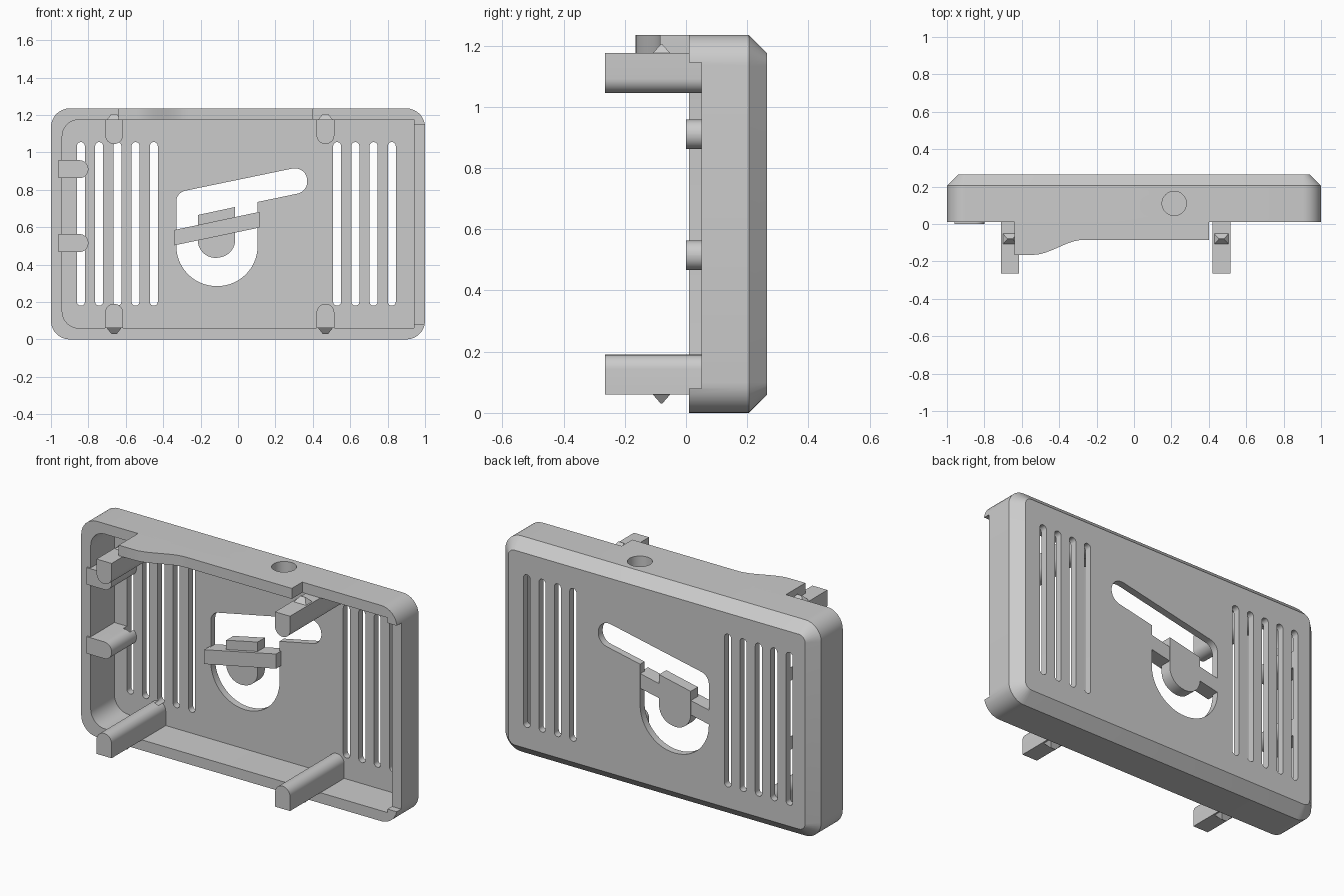
import bpy, bmesh, math
from mathutils import Vector

default = bpy.data.objects.get("Cube")
if default:
    bpy.data.objects.remove(default)

grey = bpy.data.materials.new("plain_grey")
grey.use_nodes = True
COLOUR = (0.6, 0.6, 0.6, 1)
grey.diffuse_color = COLOUR
grey.node_tree.nodes["Principled BSDF"].inputs["Base Color"].default_value = COLOUR

FRONT, FLOOR, BACK = 0.01, 0.225, 0.265
WALL, HEIGHT = 0.06, 1.235


def fillet(points, radii, steps=8):
    """Round each corner of a 2D outline by its own radius."""
    out = []
    pts = [Vector(p) for p in points]
    for i, (p, r) in enumerate(zip(pts, radii)):
        if r == 0:
            out.append(p)
            continue
        a = (pts[i - 1] - p).normalized()
        b = (pts[(i + 1) % len(pts)] - p).normalized()
        half = a.angle(b) / 2
        centre = p + (a + b).normalized() * r / math.sin(half)
        u = p + a * r / math.tan(half) - centre
        v = p + b * r / math.tan(half) - centre
        start = math.atan2(u.y, u.x)
        turn = math.atan2(u.x * v.y - u.y * v.x, u.dot(v))
        for k in range(steps + 1):
            t = start + turn * k / steps
            q = centre + Vector((math.cos(t), math.sin(t))) * r
            if not out or (q - out[-1]).length > 0.0005:
                out.append(q)
    if (out[0] - out[-1]).length < 0.0005:
        out.pop()
    return out


def box(x0, x1, z0, z1):
    return [(x0, z0), (x1, z0), (x1, z1), (x0, z1)]


def loft(name, rings):
    """Skin matching rings of 3D points and cap both ends."""
    bm = bmesh.new()
    loops = [[bm.verts.new(p) for p in ring] for ring in rings]
    n = len(loops[0])
    for lo, hi in zip(loops, loops[1:]):
        for i in range(n):
            j = (i + 1) % n
            bm.faces.new((lo[i], lo[j], hi[j], hi[i]))
    bm.faces.new(loops[0])
    bm.faces.new(loops[-1])
    bmesh.ops.recalc_face_normals(bm, faces=bm.faces)
    mesh = bpy.data.meshes.new(name)
    bm.to_mesh(mesh)
    bm.free()
    mesh.materials.append(grey)
    ob = bpy.data.objects.new(name, mesh)
    bpy.context.collection.objects.link(ob)
    return ob


def along_y(name, outline, lo, hi):
    return loft(name, [[(x, y, z) for x, z in outline] for y in (lo, hi)])


def along_z(name, outline, lo, hi):
    return loft(name, [[(x, y, z) for x, y in outline] for z in (lo, hi)])


def select(ob):
    bpy.ops.object.select_all(action='DESELECT')
    ob.select_set(True)
    bpy.context.view_layer.objects.active = ob


def cut(ob, cutters):
    select(ob)
    for cutter in cutters:
        mod = ob.modifiers.new("cut", 'BOOLEAN')
        mod.operation, mod.solver, mod.object = 'DIFFERENCE', 'EXACT', cutter
        bpy.ops.object.modifier_apply(modifier=mod.name)


# Outer shell with rounded corners and a chamfered back edge
outer = fillet(box(-1, 1, 0, HEIGHT), [0.1] * 4)
inner = fillet(box(-0.94, 0.94, WALL, HEIGHT - WALL), [0.04] * 4)
shell = loft("shell", [
    [(x, FRONT, z) for x, z in outer],
    [(x, 0.205, z) for x, z in outer],
    [(x, BACK, z) for x, z in inner]])

# Top visor with a swept front edge
visor_edge = [(0.4, 0.03), (-0.64, 0.03), (-0.64, -0.165)]
for k in range(13):
    t = k / 12
    visor_edge.append((-0.54 + 0.27 * t, -0.165 + 0.08 * t * t * (3 - 2 * t)))
visor_edge.append((0.4, -0.085))
visor = along_z("top_visor", visor_edge, HEIGHT - WALL, HEIGHT)

# Cutters: cavity, side notch, top hole, vents and latch window
cavity = along_y("cavity_cutter", fillet(
    box(-0.94, 0.94, WALL, HEIGHT - WALL), [0.09, 0, 0, 0.09]), -0.1, FLOOR)
notch = along_y("notch_cutter", box(0.9, 1.1, 0.08, 1.145), -0.1, 0.05)
circle = [(0.215 + 0.065 * math.cos(math.tau * k / 40),
           0.11 + 0.065 * math.sin(math.tau * k / 40)) for k in range(40)]
hole = along_z("hole_cutter", circle, 1.1, 1.3)
vents = []
for first, count in ((-0.84, 5), (0.53, 4)):
    for k in range(count):
        x = first + 0.0975 * k
        vents.append(along_y("vent_cutter", fillet(
            box(x - 0.021, x + 0.021, 0.18, 1.055), [0.0209] * 4), 0.19, 0.4))
window = along_y("window_cutter", fillet(
    [(-0.33, 0.285), (0.105, 0.285), (0.105, 0.735), (0.37, 0.79),
     (0.37, 0.93), (-0.33, 0.785)],
    [0.215, 0.215, 0, 0.066, 0.066, 0.06], 14), 0.1, 0.4)
cut(shell, [cavity, notch, hole, window] + vents)

# Snap posts, with a ridged barb on the outward side
parts = [shell, visor]
for side, x0 in (("right", -0.71), ("left", 0.42)):
    for level in ("lower", "upper"):
        def flip(z):
            return z if level == "lower" else HEIGHT - z
        profile = fillet(box(x0, x0 + 0.095, 0.06, 0.19), [0, 0, 0.047, 0.047])
        post = along_y(f"{level}_{side}_post",
                       [(x, flip(z)) for x, z in profile], -0.265, FLOOR + 0.01)
        cut(post, vents)
        mid = x0 + 0.0475
        rings = [[(mid + sx * w, -0.08 + sy * d, flip(z))
                  for sx, sy in ((-1, -1), (1, -1), (1, 1), (-1, 1))]
                 for w, d, z in ((0.04, 0.03, 0.062), (0.015, 0.002, 0.03))]
        parts += [post, loft(f"{level}_{side}_barb", rings)]

# Rounded support ribs on the side wall
for label, z in (("lower", 0.515), ("upper", 0.91)):
    rib = along_y(f"{label}_side_rib", fillet(
        box(-0.96, -0.8, z - 0.048, z + 0.048), [0, 0.047, 0.047, 0]),
        0, FLOOR + 0.01)
    cut(rib, vents)
    parts.append(rib)

# Slanted latch bar and its rounded tongue
parts.append(along_y("latch_bar", [
    (-0.34, 0.503), (0.115, 0.598), (0.115, 0.682), (-0.34, 0.585)], 0.18, BACK - 0.002))
parts.append(along_y("latch_tongue", fillet(
    [(-0.215, 0.415), (-0.015, 0.455), (-0.015, 0.708), (-0.215, 0.665)],
    [0.095, 0.095, 0, 0], 12), 0.2, BACK))

# Remove the cutters and smooth the rounded faces
for cutter in [cavity, notch, hole, window] + vents:
    bpy.data.objects.remove(cutter)
for part in parts:
    select(part)
    bpy.ops.object.shade_smooth_by_angle(angle=math.radians(30))
